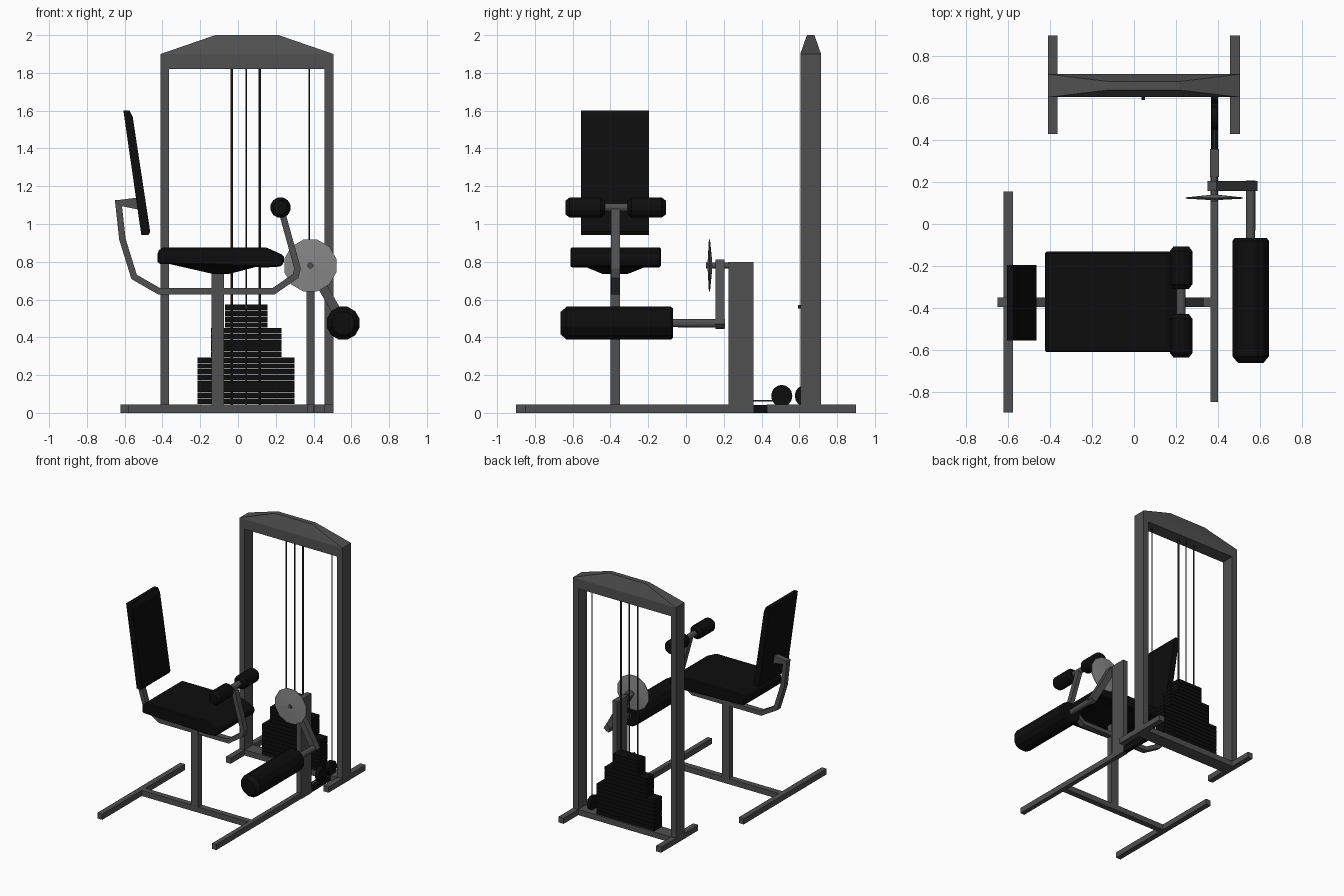
import bpy, bmesh, math
from mathutils import Vector, Matrix

if "Cube" in bpy.data.objects:
    bpy.data.objects.remove(bpy.data.objects["Cube"])


def mat(name, v):
    m = bpy.data.materials.new(name)
    m.diffuse_color = (v, v, v, 1)
    m.use_nodes = True
    m.node_tree.nodes["Principled BSDF"].inputs["Base Color"].default_value = m.diffuse_color
    return m


STEEL = mat("grey_steel", 0.08)
BLACK = mat("black_padding", 0.004)
DISC = mat("light_grey_disc", 0.24)
CABLE = mat("dark_cable", 0.03)


def finish(name, bm, m, bevel=0):
    bmesh.ops.recalc_face_normals(bm, faces=bm.faces)
    if bevel:
        bmesh.ops.bevel(bm, geom=bm.edges[:], offset=bevel, segments=1, affect='EDGES')
    me = bpy.data.meshes.new(name)
    bm.to_mesh(me)
    bm.free()
    me.materials.append(m)
    ob = bpy.data.objects.new(name, me)
    bpy.context.collection.objects.link(ob)
    return ob


def loft(name, rings, m, bevel=0):
    """Skin between rings of equal point count, capped at both ends."""
    bm = bmesh.new()
    vs = [[bm.verts.new(p) for p in r] for r in rings]
    n = len(vs[0])
    for a, b in zip(vs, vs[1:]):
        for i in range(n):
            bm.faces.new((a[i], a[(i + 1) % n], b[(i + 1) % n], b[i]))
    bm.faces.new(vs[0])
    bm.faces.new(vs[-1][::-1])
    return finish(name, bm, m, bevel)


def rect(x0, x1, y0, y1, z):
    return [(x0, y0, z), (x1, y0, z), (x1, y1, z), (x0, y1, z)]


def box(name, x0, x1, y0, y1, z0, z1, m=STEEL, bevel=0):
    return loft(name, [rect(x0, x1, y0, y1, z0), rect(x0, x1, y0, y1, z1)], m, bevel)


def prism(name, prof, y0, y1, m, bevel=0):
    return loft(name, [[(x, y, z) for x, z in prof] for y in (y0, y1)], m, bevel)


def ribbon(name, pts, w, y0, y1, m=STEEL):
    """Square tube following an xz path with mitred corners."""
    p = [Vector(q) for q in pts]
    left, right = [], []
    for i, q in enumerate(p):
        d0 = (q - p[i - 1]).normalized() if i else (p[1] - q).normalized()
        d1 = (p[i + 1] - q).normalized() if i < len(p) - 1 else d0
        n0, n1 = Vector((-d0.y, d0.x)), Vector((-d1.y, d1.x))
        o = (n0 + n1) * (w / 2 / (1 + n0.dot(n1)))
        left.append(q + o)
        right.append(q - o)
    rings = [[(l.x, y0, l.y), (l.x, y1, l.y), (r.x, y1, r.y), (r.x, y0, r.y)]
             for l, r in zip(left, right)]
    return loft(name, rings, m)


def lathe_y(name, x, z, prof, m, n=12):
    """Round part along y; prof holds (y, radius) pairs."""
    rings = [[(x + r * math.cos(2 * math.pi * (i + .5) / n), y,
               z + r * math.sin(2 * math.pi * (i + .5) / n)) for i in range(n)]
             for y, r in prof]
    return loft(name, rings, m)


def rod_z(name, x, y, r, z0, z1, m, n=8):
    return loft(name, [[(x + r * math.cos(2 * math.pi * i / n),
                         y + r * math.sin(2 * math.pi * i / n), z) for i in range(n)]
                       for z in (z0, z1)], m)


# weight tower frame
Y0, Y1 = 0.605, 0.715
for side, x0, x1 in (("left", -0.41, -0.365), ("right", 0.458, 0.505)):
    box(side + "_upright", x0, x1, Y0, Y1, 0.0, 1.9)
    box(side + "_tower_foot", x0, x1, 0.43, 0.90, 0.0, 0.045)
box("tower_base_beam", -0.365, 0.458, Y0, Y1, 0.0, 0.045)
loft("tower_top_beam", [rect(-0.41, 0.505, Y0, Y1, 1.82), rect(-0.41, 0.505, Y0, Y1, 1.9),
                        rect(-0.12, 0.215, 0.64, 0.68, 2.0)], STEEL)

# stepped weight stack
z = 0.048
for half, count in ((0.257, 8), (0.186, 5), (0.112, 4)):
    for i in range(count):
        box("weight_plate", 0.043 - half, 0.043 + half, 0.612, 0.708, z, z + 0.0285, BLACK)
        z += 0.031
for x in (-0.033, 0.115):
    rod_z("guide_rod", x, 0.66, 0.007, 0.045, 1.82, CABLE)
rod_z("lift_cable", 0.043, 0.66, 0.004, 0.045, 1.82, CABLE)
rod_z("side_cable", 0.376, 0.66, 0.004, 0.1, 1.82, CABLE)
lathe_y("selector_pin", 0.043, 0.562, [(0.593, 0.009), (0.62, 0.009)], CABLE, 8)

# floor bars under the seat
box("left_floor_bar", -0.622, -0.578, -0.90, 0.155, 0.0, 0.045)
box("right_floor_bar", 0.365, 0.402, -0.85, 0.357, 0.0, 0.045)
box("floor_cross_bar", -0.578, 0.365, -0.397, -0.350, 0.0, 0.045)

# cable connector and floor pulleys
box("cable_channel", 0.368, 0.40, 0.357, Y0, 0.0, 0.043, BLACK)
box("floor_cable", 0.38, 0.388, 0.357, 0.46, 0.061, 0.068, CABLE)
for y in (0.507, 0.632):
    loft("floor_pulley", [[(x, y + 0.056 * math.cos(a * math.pi / 8),
                            0.09 + 0.058 * math.sin(a * math.pi / 8)) for a in range(16)]
                          for x in (0.369, 0.399)], BLACK)

# seat post, bent frame tube and back bracket
box("seat_post", -0.14, -0.075, -0.40, -0.35, 0.045, 0.74)
ribbon("seat_frame_tube", [(-0.53, 1.11), (-0.633, 1.11), (-0.612, 0.92), (-0.55, 0.72),
                           (-0.42, 0.645), (0.19, 0.645), (0.305, 0.725), (0.315, 0.765),
                           (0.225, 1.09)], 0.034, -0.397, -0.350)
prism("back_bracket", [(-0.648, 1.125), (-0.53, 1.14), (-0.52, 1.075), (-0.62, 1.095)],
      -0.397, -0.350, STEEL)

# seat cushion with tapered underside
prism("seat_cushion", [(-0.425, 0.79), (-0.425, 0.855), (-0.40, 0.876), (0.15, 0.876),
                       (0.24, 0.835), (0.247, 0.81), (0.23, 0.775), (0.15, 0.77)],
      -0.612, -0.132, BLACK, 0.008)
loft("seat_underside", [rect(-0.13, -0.05, -0.44, -0.31, 0.735),
                        rect(-0.415, 0.20, -0.60, -0.145, 0.80)], BLACK)

# backrest
prism("backrest", [(-0.607, 1.602), (-0.575, 1.602), (-0.557, 1.565), (-0.465, 0.96),
                   (-0.474, 0.942), (-0.512, 0.942)], -0.555, -0.195, BLACK)

# knee rollers
lathe_y("knee_roller_shaft", 0.225, 1.087, [(-0.45, 0.022), (-0.29, 0.022)], STEEL)
for side, a, b in (("front", -0.638, -0.43), ("back", -0.31, -0.107)):
    lathe_y(side + "_knee_roller", 0.225, 1.087,
            [(a, 0.038), (a + 0.022, 0.055), (b - 0.022, 0.055), (b, 0.038)], BLACK)

# lever post, cam disc and axle
box("lever_post", 0.362, 0.405, 0.224, 0.357, 0.0, 0.80)
lathe_y("cam_disc", 0.383, 0.78, [(0.115, 0.03), (0.121, 0.142), (0.127, 0.142), (0.138, 0.03)], DISC)
lathe_y("cam_axle", 0.383, 0.78, [(0.107, 0.016), (0.23, 0.016)], STEEL)

# leg lever with its roller
ribbon("leg_lever", [(0.372, 0.80), (0.568, 0.457)], 0.05, 0.157, 0.205)
lathe_y("leg_roller_shaft", 0.557, 0.475, [(-0.10, 0.022), (0.207, 0.024)], STEEL)
lathe_y("leg_roller", 0.557, 0.475, [(-0.664, 0.062), (-0.632, 0.09), (-0.08, 0.09),
                                     (-0.068, 0.08)], BLACK)
